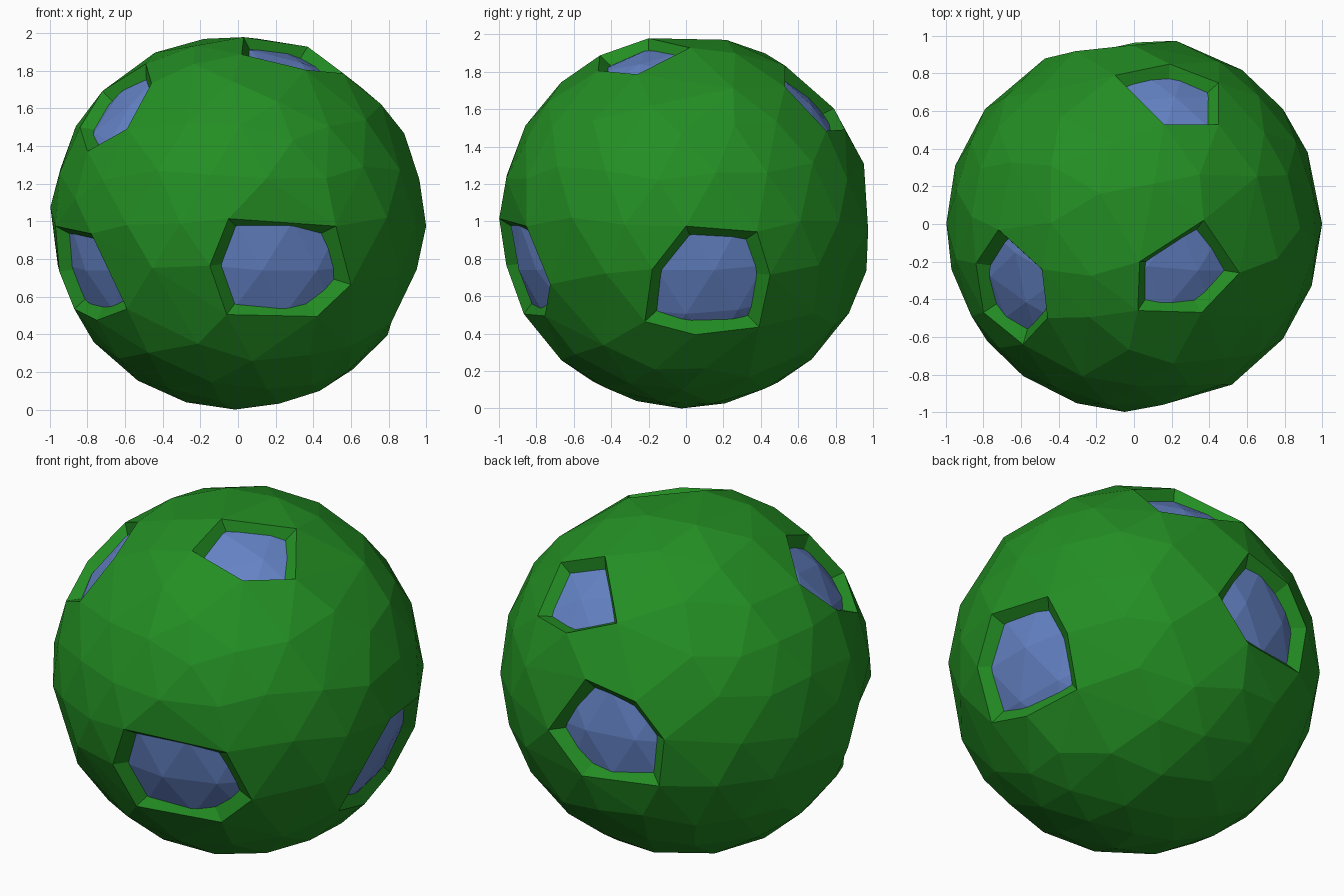
import bpy, bmesh, random
from math import radians, sin, cos, sqrt
from mathutils import Vector

if "Cube" in bpy.data.objects:
    bpy.data.objects.remove(bpy.data.objects["Cube"], do_unlink=True)
random.seed(4)

MID = 0.985          # height of the globe's centre
WATER_RADIUS = 0.94
PIT_RADIUS = 0.7     # how near the centre each basin bottom lies


def material(name, colour):
    mat = bpy.data.materials.new(name)
    mat.use_nodes = True
    rgba = (*colour, 1)
    mat.diffuse_color = rgba
    bsdf = mat.node_tree.nodes["Principled BSDF"]
    bsdf.inputs["Base Color"].default_value = rgba
    bsdf.inputs["Roughness"].default_value = 0.9
    return mat


def make_object(name, bm, mat):
    mesh = bpy.data.meshes.new(name)
    bm.to_mesh(mesh)
    bm.free()
    mesh.materials.append(mat)
    obj = bpy.data.objects.new(name, mesh)
    obj.location.z = MID
    bpy.context.collection.objects.link(obj)
    return obj


def rim(azimuth, elevation, outline, mid=0):
    """Project a flat outline, drawn facing a direction, onto the unit globe."""
    a, e = radians(azimuth), radians(elevation)
    toward = Vector((cos(a) * cos(e), sin(a) * cos(e), sin(e)))
    right = Vector((-sin(a), cos(a), 0))
    up = toward.cross(right)
    points = []
    for u, v in outline:
        v -= mid
        depth = sqrt(max(0, 1 - u * u - v * v))
        points.append((right * u + up * v + toward * depth).normalized())
    return points


# Shorelines of the seven lakes
rims = [
    rim(-90, 0, [(-.15, .75), (-.05, 1), (.52, .96), (.6, .65), (.42, .48), (-.06, .49)], MID),
    rim(-90, 0, [(-.97, .96), (-.78, .92), (-.59, .52), (-.75, .46), (-.87, .52), (-.95, .72)], MID),
    rim(0, 0, [(-.22, .45), (-.18, .73), (0, .96), (.38, .93), (.45, .7), (.39, .42), (.05, .38)], MID),
    rim(-90, 90, [(.03, -.2), (.37, .02), (.56, -.26), (.36, -.47), (.02, -.46)]),
    rim(-90, 90, [(-.1, .79), (.19, .85), (.45, .75), (.45, .53), (.16, .53)]),
    rim(-90, 90, [(-.84, -.21), (-.72, -.03), (-.49, -.24), (-.46, -.5), (-.59, -.64), (-.8, -.47)]),
    rim(120, 25, [(-.47, -.07), (-.19, -.18), (-.03, -.38), (-.06, -.63), (-.49, -.59), (-.68, -.35)]),
]
centres = [sum(r, Vector()).normalized() for r in rims]
reaches = [max((p - c).length for p in r) for r, c in zip(rims, centres)]
shore = [p for r in rims for p in r]
middles = [(a + b).normalized() for r in rims for a, b in zip(r, r[1:] + r[:1])]


def is_free(p, taken):
    return (all((p - q).length > 0.24 for q in taken)
            and all((p - q).length > 0.17 for q in middles)
            and all((p - c).length > reach * 0.95 for c, reach in zip(centres, reaches)))


# Scatter land corners evenly: a jittered icosphere, then random gap filling
ico = bmesh.new()
bmesh.ops.create_icosphere(ico, subdivisions=3, radius=1)
candidates = [v.co + Vector([random.uniform(-.03, .03) for _ in range(3)]) for v in ico.verts]
candidates += [Vector([random.gauss(0, 1) for _ in range(3)]) for _ in range(3000)]
ico.free()
land_points = list(shore)
for c in candidates:
    c.normalize()
    if is_free(c, land_points):
        land_points.append(c)

# Land shell with the lake basins sunk into it
bm = bmesh.new()
verts = [bm.verts.new(p) for p in land_points]
owner, start = {}, 0
for k, r in enumerate(rims):
    for v in verts[start:start + len(r)]:
        owner[v] = k
    start += len(r)
bmesh.ops.convex_hull(bm, input=bm.verts[:])


def lake_of(element):
    lakes = {owner.get(v, -1) for v in element.verts}
    return lakes.pop() if len(lakes) == 1 else -1


lids = [f for f in bm.faces if lake_of(f) >= 0]
bmesh.ops.delete(bm, geom=lids, context='FACES')
pits = [bm.verts.new(c * PIT_RADIUS) for c in centres]
for edge in [e for e in bm.edges if e.is_boundary]:
    k = lake_of(edge)
    if k >= 0:
        bm.faces.new((*edge.verts, pits[k]))
bmesh.ops.recalc_face_normals(bm, faces=bm.faces[:])
land = make_object("land", bm, material("grass green", (.017, .27, .017)))

# Water globe showing through the basins
bm = bmesh.new()
bmesh.ops.create_icosphere(bm, subdivisions=3, radius=WATER_RADIUS)
water = make_object("water", bm, material("lake blue", (.13, .23, .57)))

# Rest the lowest corner on the ground
lowest = min(v.co.z for v in land.data.vertices)
for obj in (land, water):
    obj.location.z = -lowest
